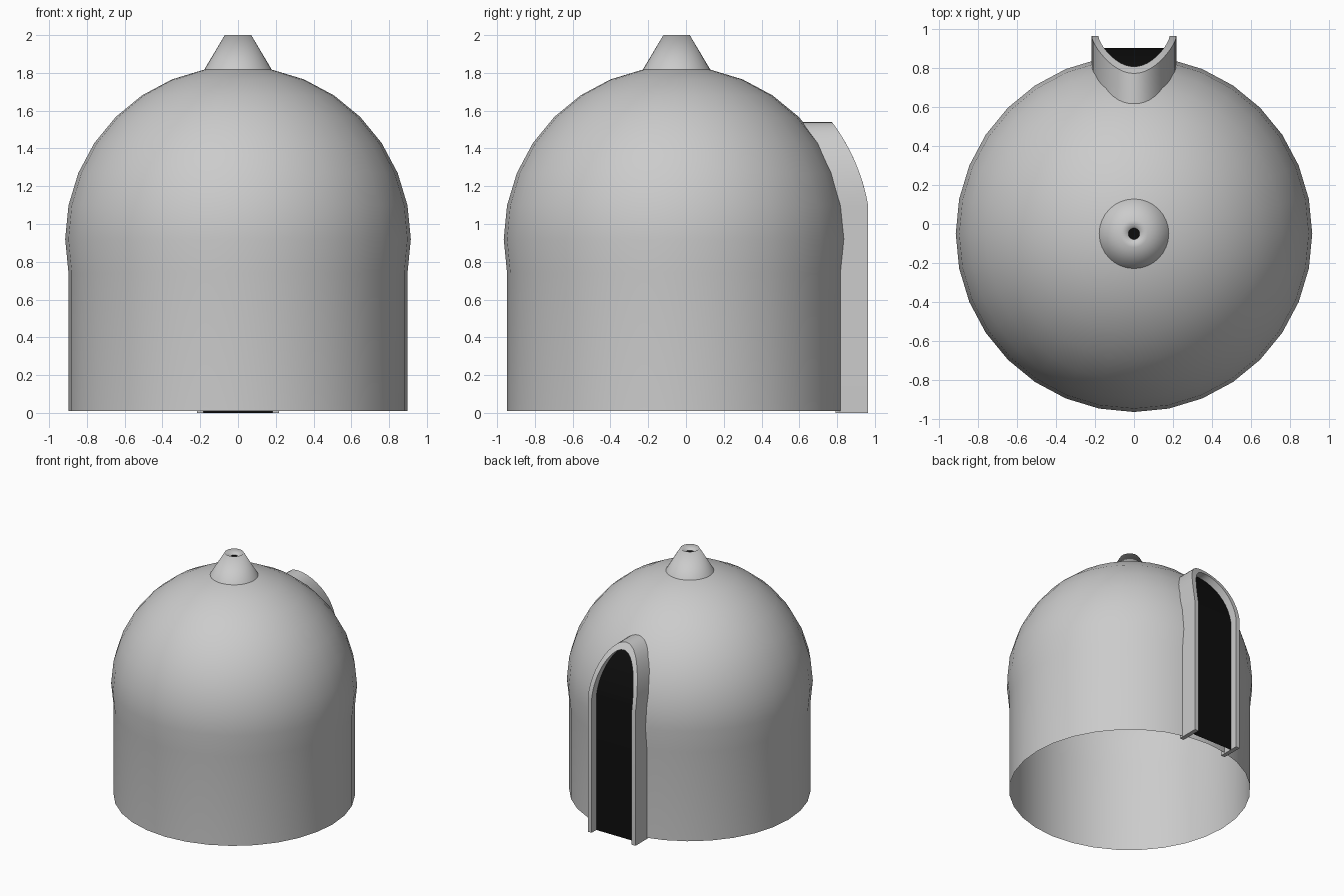
import bpy, bmesh, math

if "Cube" in bpy.data.objects:
    bpy.data.objects.remove(bpy.data.objects["Cube"])

CY = -0.05          # hut axis in y
ZC, R = 0.92, 0.915  # dome centre height and radius
SEG = 32


def material(name, value):
    m = bpy.data.materials.new(name)
    m.diffuse_color = (value, value, value, 1)
    m.use_nodes = True
    m.node_tree.nodes["Principled BSDF"].inputs["Base Color"].default_value = m.diffuse_color
    return m


GREY = material("grey", 0.6)
BLACK = material("black", 0.004)


def make(name, verts, faces, mat, angle=40):
    me = bpy.data.meshes.new(name)
    me.from_pydata(verts, [], faces)
    bm = bmesh.new()
    bm.from_mesh(me)
    bmesh.ops.remove_doubles(bm, verts=bm.verts, dist=1e-5)
    bmesh.ops.recalc_face_normals(bm, faces=bm.faces)
    bm.to_mesh(me)
    bm.free()
    me.materials.append(mat)
    ob = bpy.data.objects.new(name, me)
    bpy.context.collection.objects.link(ob)
    bpy.ops.object.select_all(action='DESELECT')
    ob.select_set(True)
    bpy.context.view_layer.objects.active = ob
    bpy.ops.object.shade_smooth_by_angle(angle=math.radians(angle))
    return ob


def lathe(name, profile, mat, angle=40):
    """Revolve (radius, z) points around the hut axis."""
    verts = [(r * math.cos(2 * math.pi * i / SEG), CY + r * math.sin(2 * math.pi * i / SEG), z)
             for r, z in profile for i in range(SEG)]
    faces = []
    for k in range(len(profile) - 1):
        for i in range(SEG):
            j = (i + 1) % SEG
            faces.append((k * SEG + i, k * SEG + j, (k + 1) * SEG + j, (k + 1) * SEG + i))
    return make(name, verts, faces, mat, angle)


# Hut shell: dome with its lowest ring drawn straight down, open below
step = math.pi / 16
dome = [(R * math.cos(k * step), ZC + R * math.sin(k * step)) for k in range(-1, 9)]
lathe("hut_shell", [(dome[0][0], 0.01)] + dome, GREY)

# Chimney cone with a funnel mouth and a dark hole
lathe("chimney", [(0.18, 1.815), (0.07, 2.0), (0.028, 1.965)], GREY, 180)
lathe("chimney_hole", [(0.03, 1.966), (0.0, 1.966)], BLACK)

# Doorway: elliptical arch whose depth follows the dome
SPRING, N = 1.1, 24


def depth(r, z):
    return CY + math.sqrt(r * r - (max(z, SPRING) - ZC) ** 2)


def arch(half_width, top):
    pts = [(half_width, 0.0)]
    for i in range(N + 1):
        t = math.pi * i / N
        pts.append((half_width * math.cos(t), SPRING + (top - SPRING) * math.sin(t)))
    return pts + [(-half_width, 0.0)]


# Door frame: four-cornered section swept along the arch
outer, inner = arch(0.217, 1.54), arch(0.182, 1.49)
verts, faces = [], []
for (xo, zo), (xi, zi) in zip(outer, inner):
    verts += [(xo, depth(0.86, zo), zo), (xo, depth(1.03, zo), zo),
              (xi, depth(1.03, zi), zi), (xi, depth(0.86, zi), zi)]
for k in range(len(outer) - 1):
    for c in range(4):
        d = (c + 1) % 4
        faces.append((4 * k + c, 4 * k + d, 4 * k + 4 + d, 4 * k + 4 + c))
last = 4 * (len(outer) - 1)
faces += [(0, 1, 2, 3), (last, last + 1, last + 2, last + 3)]
make("door_frame", verts, faces, GREY)

# Dark door panel recessed inside the frame
pts = arch(0.195, 1.505)
verts = [(x, depth(0.97, z), z) for x, z in pts]
n = len(pts)
faces = [(k, k + 1, n - 2 - k, n - 1 - k) for k in range(n // 2 - 1)]
mid = n // 2
faces[-1] = (mid - 1, mid, mid + 1) if n % 2 else faces[-1]
faces = [f for f in faces if len(set(f)) == len(f)]
if n % 2:
    faces.insert(0, (mid - 2, mid - 1, mid + 1, mid + 2))
    faces = list(dict.fromkeys(faces))
panel = make("door_panel", verts, faces, BLACK)
for p in panel.data.polygons:
    if p.normal.y < 0:
        p.flip()
